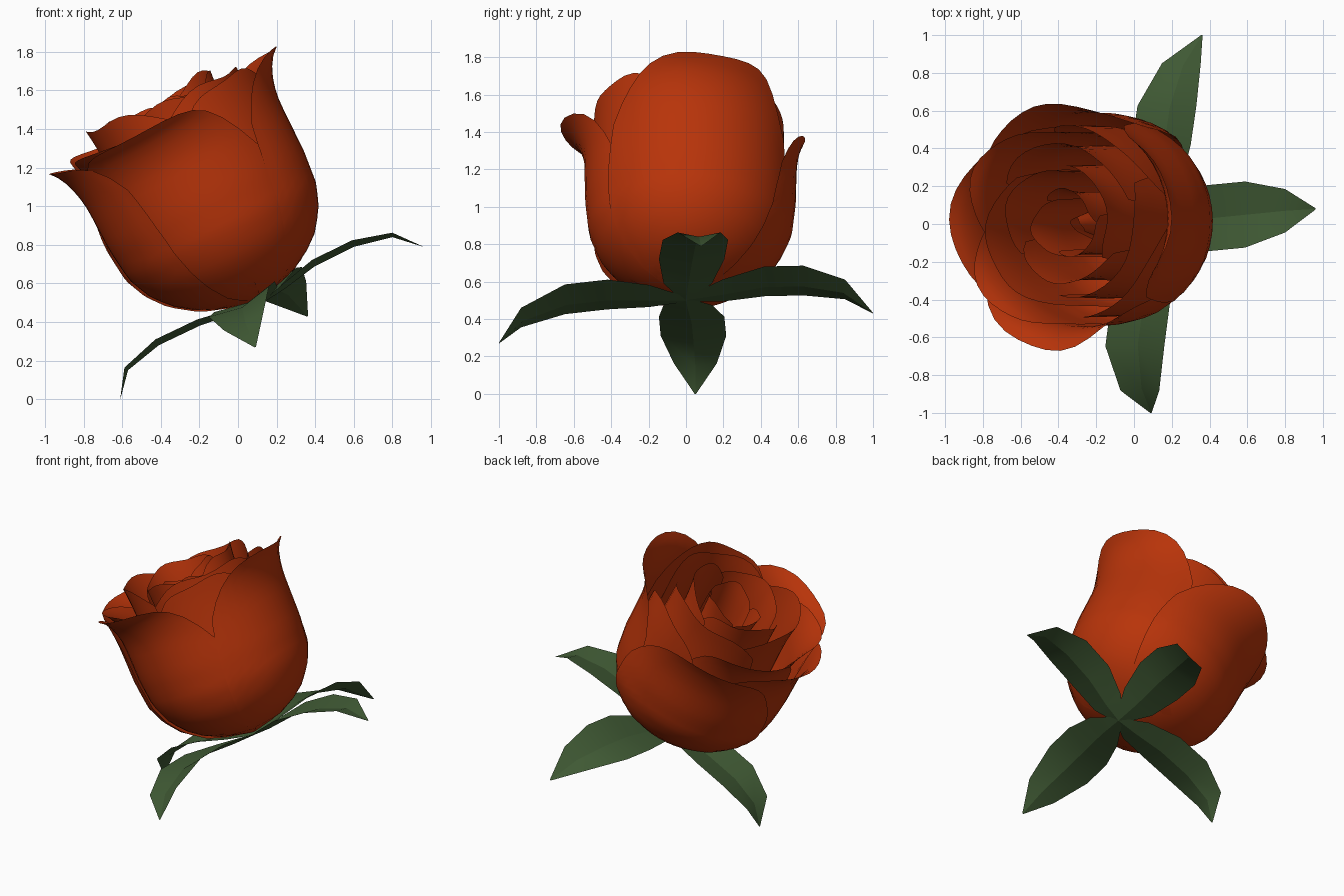
import bpy, math
from mathutils import Vector, Matrix

if "Cube" in bpy.data.objects:
    bpy.data.objects.remove(bpy.data.objects["Cube"])


def material(name, rgb):
    m = bpy.data.materials.new(name)
    m.use_nodes = True
    m.diffuse_color = (*rgb, 1)
    m.node_tree.nodes["Principled BSDF"].inputs["Base Color"].default_value = (*rgb, 1)
    return m


RED = material("petal red", (0.48, 0.034, 0.003))
GREEN = material("leaf green", (0.05, 0.1, 0.034))

# The flower leans towards -x from just above the point where the leaves meet
BASE = Vector((0.13, 0, 0.5))
LEAN = math.radians(-27)
FRAME = Matrix.Translation(BASE + Vector((-0.01, 0, 0.02))) @ Matrix.Rotation(LEAN, 4, 'Y')

# Cup profile: height along the axis, radius
CUP = [(0, 0.02), (0.025, 0.14), (0.08, 0.29), (0.18, 0.42), (0.28, 0.495),
       (0.4, 0.545), (0.58, 0.565), (0.9, 0.57), (1.3, 0.565)]


def cup_radius(h):
    for (h0, r0), (h1, r1) in zip(CUP, CUP[1:]):
        if h <= h1:
            return r0 + (r1 - r0) * (h - h0) / (h1 - h0)
    return CUP[-1][1]


def grid_object(name, rows, mat):
    n = len(rows[0])
    verts = [v for row in rows for v in row]
    faces = [(j * n + i, j * n + i + 1, (j + 1) * n + i + 1, (j + 1) * n + i)
             for j in range(len(rows) - 1) for i in range(n - 1)]
    me = bpy.data.meshes.new(name)
    me.from_pydata(verts, [], faces)
    me.materials.append(mat)
    me.polygons.foreach_set("use_smooth", [True] * len(faces))
    ob = bpy.data.objects.new(name, me)
    bpy.context.collection.objects.link(ob)
    return ob


def petal(name, angle, half_width, height, scale, flare=0.0, drop=0.35,
          spiral=0.04, close=0.0, wave=0.012):
    """One curved petal wrapped round the cup; flare curls its lip outwards."""
    rows, cols, steps = [], 16, 20
    for j in range(steps + 1):
        t = j / steps
        row = []
        for i in range(cols + 1):
            s = 2 * i / cols - 1
            rim = height * (1 - drop * abs(s) ** 3) + wave * math.sin(7 * s + angle)
            h = t * rim
            lip = max(0, (h / height - 0.72) / 0.28)
            r = cup_radius(h) * scale * (1 + spiral * s)
            r += flare * lip ** 2 * math.exp(-(s / 0.9) ** 2)
            r *= 1 - close * max(0, h / height - 0.4)
            h -= flare * 0.35 * lip ** 4
            a = math.radians(angle + half_width * s * (1 - 0.12 * t ** 3))
            row.append(FRAME @ Vector((r * math.cos(a), r * math.sin(a), h)))
        rows.append(row)
    grid_object(name, rows, RED)


# Outer petals
petal("outer_petal_right", 10, 64, 1.17, 0.97, flare=0.12, drop=0.28, spiral=0.03)
petal("outer_petal_front", -108, 68, 1.1, 0.965, flare=0.14, drop=0.34, spiral=-0.04)
petal("outer_petal_left", 178, 62, 1.1, 1.04, flare=0.09, drop=0.26, spiral=0.0)
petal("outer_petal_back", 116, 62, 1.02, 1.05, flare=0.06, drop=0.36, spiral=0.02)

# Second ring, closing the gaps between the outer petals
for name, angle, height, flare in (("front_right", -44, 1.11, 0.02),
                                   ("front_left", -142, 1.1, 0.1),
                                   ("back_left", 145, 1.12, 0.09),
                                   ("back_right", 65, 1.06, 0.0)):
    petal("second_petal_" + name, angle, 54, height, 0.9, flare, 0.25)

# Inner rings of overlapping petals around an open heart
for ring, (scale, start, height) in enumerate(((0.74, 85, 1.16), (0.53, 25, 1.17),
                                               (0.3, 70, 1.12))):
    for k in range(3):
        petal(f"inner_petal_{ring + 1}_{k + 1}", start + 120 * k, 74,
              height + 0.03 * math.sin(2 * k + ring), scale, flare=0.03,
              drop=0.11, spiral=0.06, close=0.08, wave=0.015)

# Floor that fills the heart of the bud
petal("heart_petal", 80, 175, 0.95, 0.24, drop=0.08, spiral=0.1, close=1.3)


def leaf(name, ribs, side, fold=0.2):
    """Folded leaf along a creased midrib; its edges rise above the midrib."""
    side = Vector(side).normalized()
    ribs = [Vector(p) for p in ribs]
    rows = []
    for k, (p, w) in enumerate(zip(ribs, (0.03, 0.13, 0.175, 0.175, 0.115, 0.004))):
        along = ribs[min(k + 1, len(ribs) - 1)] - ribs[max(k - 1, 0)]
        up = along.cross(side).normalized()
        if up.z < 0:
            up = -up
        rows.append([p - side * w + up * w * fold, p, p + side * w + up * w * fold])
    for edge in grid_object(name, rows, GREEN).data.edges:
        edge.use_edge_sharp = all(v % 3 == 1 for v in edge.vertices)


ACROSS = (math.cos(LEAN), 0, -math.sin(LEAN))
leaf("leaf_left", [BASE, (0.24, 0.01, 0.57), (0.4, 0.03, 0.69), (0.6, 0.05, 0.79),
                   (0.8, 0.07, 0.84), (0.96, 0.08, 0.79)], (0, 1, 0))
leaf("leaf_right", [BASE, (0, 0.01, 0.45), (-0.2, 0.03, 0.38), (-0.41, 0.04, 0.28),
                    (-0.57, 0.05, 0.15), (-0.61, 0.05, 0)], (0, 1, 0))
leaf("leaf_back", [BASE, (0.14, 0.2, 0.53), (0.16, 0.42, 0.57), (0.19, 0.62, 0.575),
                   (0.26, 0.84, 0.54), (0.36, 1, 0.43)], ACROSS)
leaf("leaf_front", [BASE, (0.1, -0.2, 0.5), (0.05, -0.42, 0.5), (0.02, -0.64, 0.475),
                    (0.04, -0.87, 0.39), (0.09, -1, 0.27)], ACROSS)
